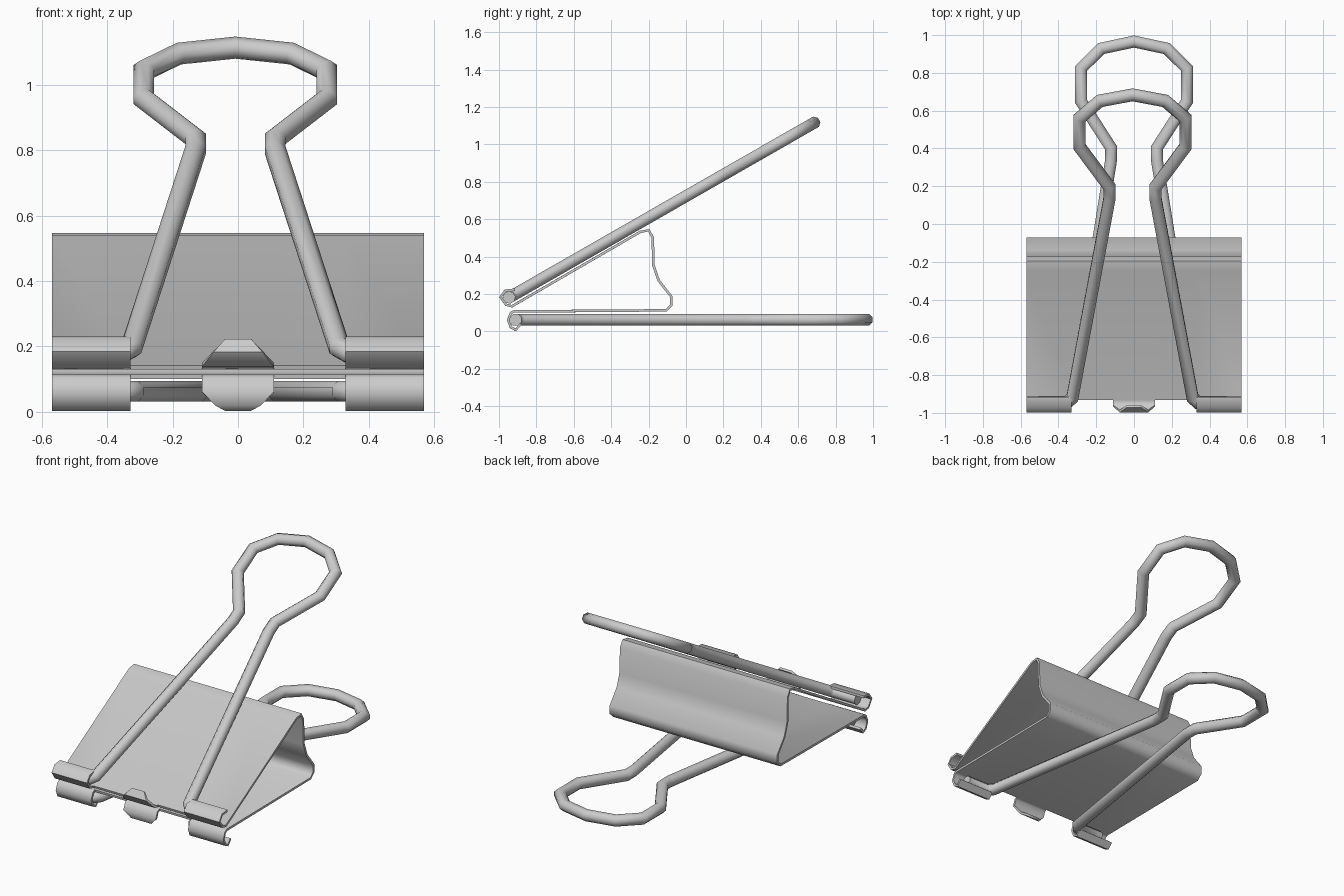
import bpy, bmesh, math
from mathutils import Vector, Matrix

if "Cube" in bpy.data.objects:
    bpy.data.objects.remove(bpy.data.objects["Cube"])


def make_object(name, bm):
    mesh = bpy.data.meshes.new(name)
    bm.to_mesh(mesh)
    bm.free()
    ob = bpy.data.objects.new(name, mesh)
    bpy.context.collection.objects.link(ob)
    bpy.ops.object.select_all(action='DESELECT')
    ob.select_set(True)
    bpy.context.view_layer.objects.active = ob
    return ob


def smooth(ob):
    bpy.ops.object.shade_smooth_by_angle(angle=math.radians(65))


# Spring sheet: (y, z) side profile, from the lower lip round the back to the upper lip
PLATES = [(-0.92, 0.107), (-0.107, 0.113), (-0.079, 0.140), (-0.079, 0.187),
          (-0.146, 0.272), (-0.174, 0.353), (-0.178, 0.503), (-0.199, 0.541),
          (-0.245, 0.532), (-0.93, 0.135)]
# Curls round the wires
LOW_CURL = [(-0.884, 0.040), (-0.91, 0.0085), (-0.936, 0.022), (-0.951, 0.06), (-0.936, 0.099)]
TOP_CURL = [(-0.963, 0.143), (-0.991, 0.184), (-0.966, 0.218), (-0.915, 0.223)]
# Centre tab: same curls cut short, tapering half widths
LOW_TAB = LOW_CURL[1:]
TOP_TAB = TOP_CURL[:3]
LOW_W = [0.04, 0.07, 0.11, 0.11]
TOP_W = [0.11, 0.075, 0.04]

bm = bmesh.new()


def strip(x0, x1, low, top, low_w=None, top_w=None):
    pts = low + PLATES + top
    if low_w:
        half = low_w + [x1] * len(PLATES) + top_w
        xs = [(-h, h) for h in half]
    else:
        xs = [(x0, x1)] * len(pts)
    rows = [[bm.verts.new((x, y, z)) for x in pair] for pair, (y, z) in zip(xs, pts)]
    for a, b in zip(rows, rows[1:]):
        bm.faces.new((a[0], a[1], b[1], b[0]))


strip(-0.57, -0.33, LOW_CURL, TOP_CURL)
strip(-0.33, -0.11, [], [])
strip(-0.11, 0.11, LOW_TAB, TOP_TAB, LOW_W, TOP_W)
strip(0.11, 0.33, [], [])
strip(0.33, 0.57, LOW_CURL, TOP_CURL)
bmesh.ops.remove_doubles(bm, verts=bm.verts, dist=0.0005)
body = make_object("spring_body", bm)
mod = body.modifiers.new("thickness", 'SOLIDIFY')
mod.thickness = 0.014
mod.offset = 0
bpy.ops.object.modifier_apply(modifier=mod.name)
smooth(body)

# Wire handles: half path (x, distance from pivot), mirrored
HALF = [(0.50, 0), (0.345, 0), (0.318, 0.03), (0.122, 1.245), (0.122, 1.315),
        (0.28, 1.56), (0.28, 1.735), (0.173, 1.84)]
PATH = HALF + [(0, 1.877)] + [(-x, s) for x, s in reversed(HALF)]
RADIUS, SIDES = 0.034, 8


def handle(name, pivot, tilt):
    bm = bmesh.new()
    pts = [Vector((x, s, 0)) for x, s in PATH]
    up = Vector((0, 0, 1))
    rings = []
    for i, p in enumerate(pts):
        d_in = (p - pts[i - 1]).normalized() if i else (pts[1] - p).normalized()
        d_out = (pts[i + 1] - p).normalized() if i < len(pts) - 1 else d_in
        t = (d_in + d_out).normalized()
        side = t.cross(up) / max(t.dot(d_in), 0.5)   # mitred joint
        ring = []
        for k in range(SIDES):
            a = 2 * math.pi * (k + 0.5) / SIDES
            ring.append(bm.verts.new(p + RADIUS * (math.cos(a) * side + math.sin(a) * up)))
        rings.append(ring)
    for a, b in zip(rings, rings[1:]):
        for k in range(SIDES):
            j = (k + 1) % SIDES
            bm.faces.new((a[k], a[j], b[j], b[k]))
    bm.faces.new(rings[0])
    bm.faces.new(rings[-1])
    bmesh.ops.recalc_face_normals(bm, faces=bm.faces)
    bm.transform(Matrix.Translation(pivot) @ Matrix.Rotation(math.radians(tilt), 4, 'X'))
    smooth(make_object(name, bm))


handle("lower_handle", (0, -0.911, 0.062), 0)
handle("upper_handle", (-0.008, -0.945, 0.182), 29.8)
